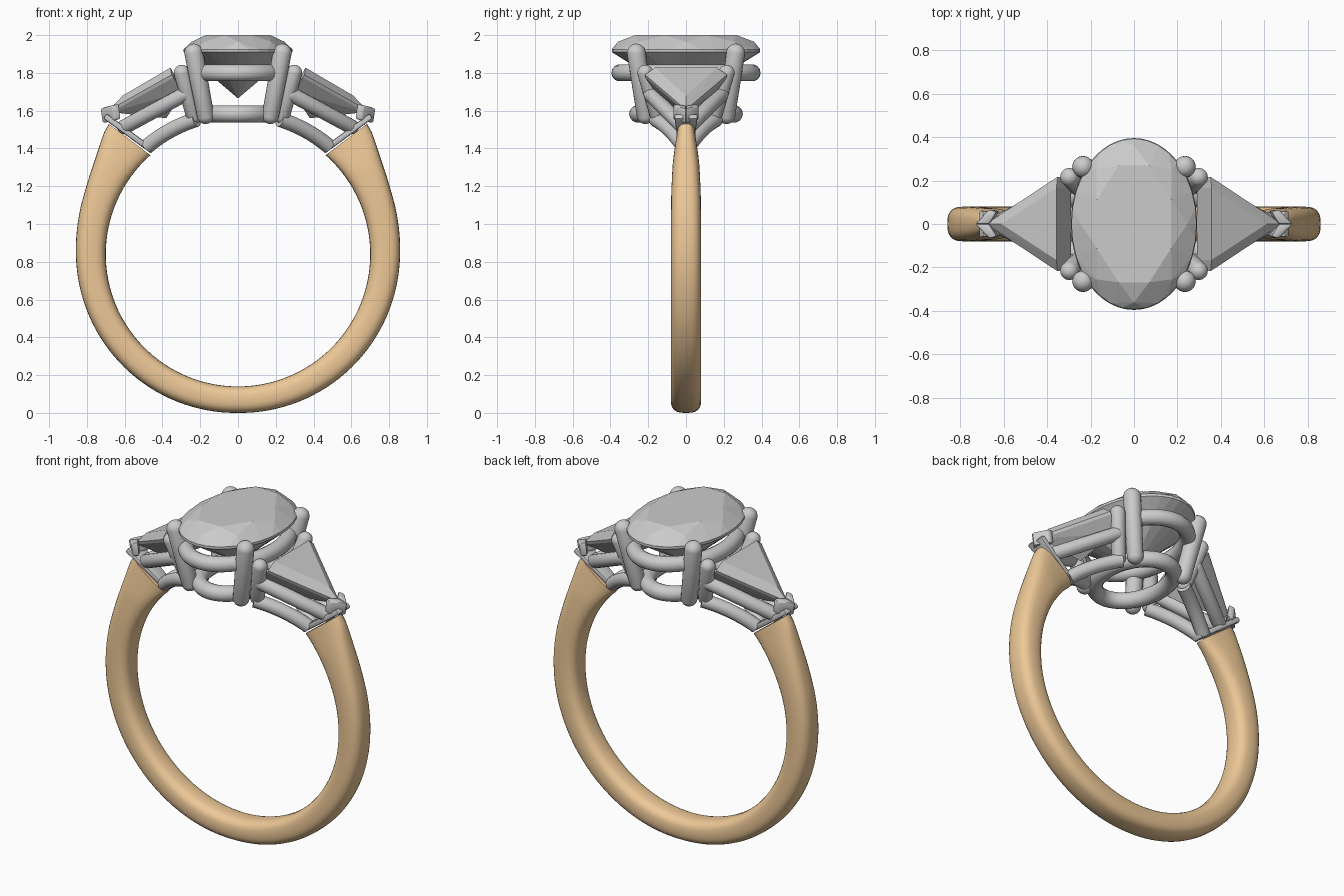
import bpy, bmesh
from math import sin, cos, pi, radians
from mathutils import Vector

if "Cube" in bpy.data.objects:
    bpy.data.objects.remove(bpy.data.objects["Cube"])

CZ = 0.84  # centre height of the finger hole


def finish(name, bm, smooth=None, mat=None):
    bmesh.ops.recalc_face_normals(bm, faces=bm.faces)
    me = bpy.data.meshes.new(name)
    bm.to_mesh(me)
    bm.free()
    ob = bpy.data.objects.new(name, me)
    bpy.context.collection.objects.link(ob)
    if mat:
        me.materials.append(mat)
    if smooth:
        bpy.ops.object.select_all(action='DESELECT')
        ob.select_set(True)
        bpy.context.view_layer.objects.active = ob
        bpy.ops.object.shade_smooth_by_angle(angle=radians(smooth))
    return ob


def loft(name, rings, cyclic=False, mat=None):
    bm = bmesh.new()
    vs = [[bm.verts.new(p) for p in r] for r in rings]
    n, m = len(vs), len(vs[0])
    for i in range(n if cyclic else n - 1):
        a, b = vs[i], vs[(i + 1) % n]
        for j in range(m):
            k = (j + 1) % m
            bm.faces.new((a[j], a[k], b[k], b[j]))
    if not cyclic:
        bm.faces.new(vs[0])
        bm.faces.new(vs[-1])
    return finish(name, bm, 40, mat)


def hull(name, pts, bevel=0):
    bm = bmesh.new()
    for p in pts:
        bm.verts.new(p)
    bmesh.ops.convex_hull(bm, input=bm.verts)
    bmesh.ops.dissolve_limit(bm, angle_limit=radians(1), verts=bm.verts, edges=bm.edges)
    if bevel:
        bmesh.ops.bevel(bm, geom=bm.edges[:], offset=bevel, segments=2, affect='EDGES', profile=0.5)
    return finish(name, bm, 40 if bevel else None)


def prong(name, p0, p1, r0, r1):
    # round-ended rod from p0 to p1
    p0, p1 = Vector(p0), Vector(p1)
    q = Vector((0, 0, 1)).rotation_difference(p1 - p0)
    bm = bmesh.new()
    bmesh.ops.create_uvsphere(bm, u_segments=20, v_segments=11, radius=1)
    for v in bm.verts:
        top = v.co.z > 0
        v.co = (p1 if top else p0) + q @ (v.co * (r1 if top else r0))
    return finish(name, bm, 60)


def oval_rail(name, a, b, z, r):
    rings = []
    for i in range(64):
        t = 2 * pi * i / 64
        c = Vector((a * cos(t), b * sin(t), z))
        n = Vector((b * cos(t), a * sin(t), 0)).normalized()
        rings.append([c + n * r * cos(2 * pi * k / 14) + Vector((0, 0, r * sin(2 * pi * k / 14)))
                      for k in range(14)])
    loft(name, rings, True)


def oval(a, b, z, n, off=0.0):
    return [(a * cos(2 * pi * (i + off) / n), b * sin(2 * pi * (i + off) / n), z) for i in range(n)]


# band: rounded section swept round the finger, taller and narrower at the shoulders
gold = bpy.data.materials.new("warm_metal")
gold.diffuse_color = (0.85, 0.58, 0.31, 1)
gold.use_nodes = True
gold.node_tree.nodes["Principled BSDF"].inputs["Base Color"].default_value = gold.diffuse_color
table = [(-90, .84, .08), (0, .858, .08), (10, .863, .08), (24, .877, .078),
         (35, .911, .071), (45.3, .978, .05)]


def lookup(a, k):
    for p, q in zip(table, table[1:]):
        if a <= q[0]:
            f = (a - p[0]) / (q[0] - p[0])
            return p[k] + f * (q[k] - p[k])
    return table[-1][k]


def spow(v, e):
    return (abs(v) ** e) * (1 if v > 0 else -1)


rings = []
N = 96
for i in range(N + 1):
    s = -1 + 2 * i / N
    sx = 1 if s >= 0 else -1
    th = -90 + abs(s) * 135.3
    ro = sum(lookup(max(-90, min(45.3, th + d)), 1) for d in (-3, 0, 3)) / 3
    w = lookup(th, 2)
    ti = th + 3.2 * max(0, (th - 20) / 25.3)
    inn = Vector((.70 * cos(radians(ti)), 0, .70 * sin(radians(ti))))
    out = Vector((ro * cos(radians(th)), 0, ro * sin(radians(th))))
    ring = []
    for k in range(28):
        t = 2 * pi * k / 28
        p = (inn + out) / 2 + (out - inn) / 2 * spow(cos(t), .75)
        ring.append((sx * p.x, w * spow(sin(t), .7), p.z + CZ))
    rings.append(ring)
loft("band", rings, mat=gold)

# oval centre stone
hull("centre_stone", oval(.185, .29, 2.0, 8, .5) + oval(.245, .36, 1.965, 8)
     + oval(.288, .393, 1.925, 32) + oval(.288, .393, 1.91, 32)
     + oval(.15, .20, 1.785, 8, .5) + [(0, 0, 1.665)])

# centre gallery rails
oval_rail("upper_rail", .245, .35, 1.80, .045)
oval_rail("lower_rail", .185, .255, 1.583, .046)

for sx, side in ((1, "right"), (-1, "left")):
    # tapered triangular side stone: table, girdle, pavilion
    tri = [(.357, .165, 1.828), (.61, 0, 1.68), (.352, .217, 1.79), (.68, 0, 1.605),
           (.342, .215, 1.775), (.67, 0, 1.592), (.29, .165, 1.70), (.38, 0, 1.56)]
    hull(side + "_side_stone", [(sx * x, sy * y, z) for x, y, z in tri for sy in (1, -1)])

    for sy, fb in ((-1, "front"), (1, "back")):
        tag = side + "_" + fb
        prong(tag + "_centre_prong", (sx * .172, sy * .215, 1.575), (sx * .234, sy * .263, 1.905), .046, .05)
        prong(tag + "_side_prong", (sx * .235, sy * .15, 1.57), (sx * .297, sy * .215, 1.80), .04, .043)
        # V-shaped gallery rails under the side stone
        prong(tag + "_side_upper_rail", (sx * .285, sy * .185, 1.685), (sx * .60, sy * .015, 1.515), .04, .04)
        arc = []
        for i in range(9):
            f = i / 8
            x = .22 + .26 * f
            c = Vector((x, .145 * (1 - f) + .015, CZ + (.747 ** 2 - x * x) ** .5))
            n = Vector((x, 0, c.z - CZ)).normalized()
            b = Vector((n.z * .26, -.145, -n.x * .26)).cross(n).normalized()
            pts = [c + .04 * (n * cos(2 * pi * k / 12) + b * sin(2 * pi * k / 12)) for k in range(12)]
            arc.append([(sx * p.x, sy * p.y, p.z) for p in pts])
        loft(tag + "_side_lower_rail", arc)

        # half of the V-shaped tip claw over the stone point
        claw = [(.732, 0), (.665, .068), (.63, .058), (.665, 0)]
        hull(tag + "_tip_claw", [(sx * (x + dx), sy * y, z - .25 * (x - .68))
                                 for x, y in claw for z, dx in ((1.545, -.012), (1.625, 0))], .01)

    # plate joining band end to the side setting
    plate = []
    for x, z, w in ((.45, 1.385, .035), (.705, 1.572, .062)):
        for d in (-.016, .016):
            for y in (-w, w):
                plate.append((sx * (x - .59 * d), y, z + .8 * d))
    hull(side + "_end_plate", plate, .01)
